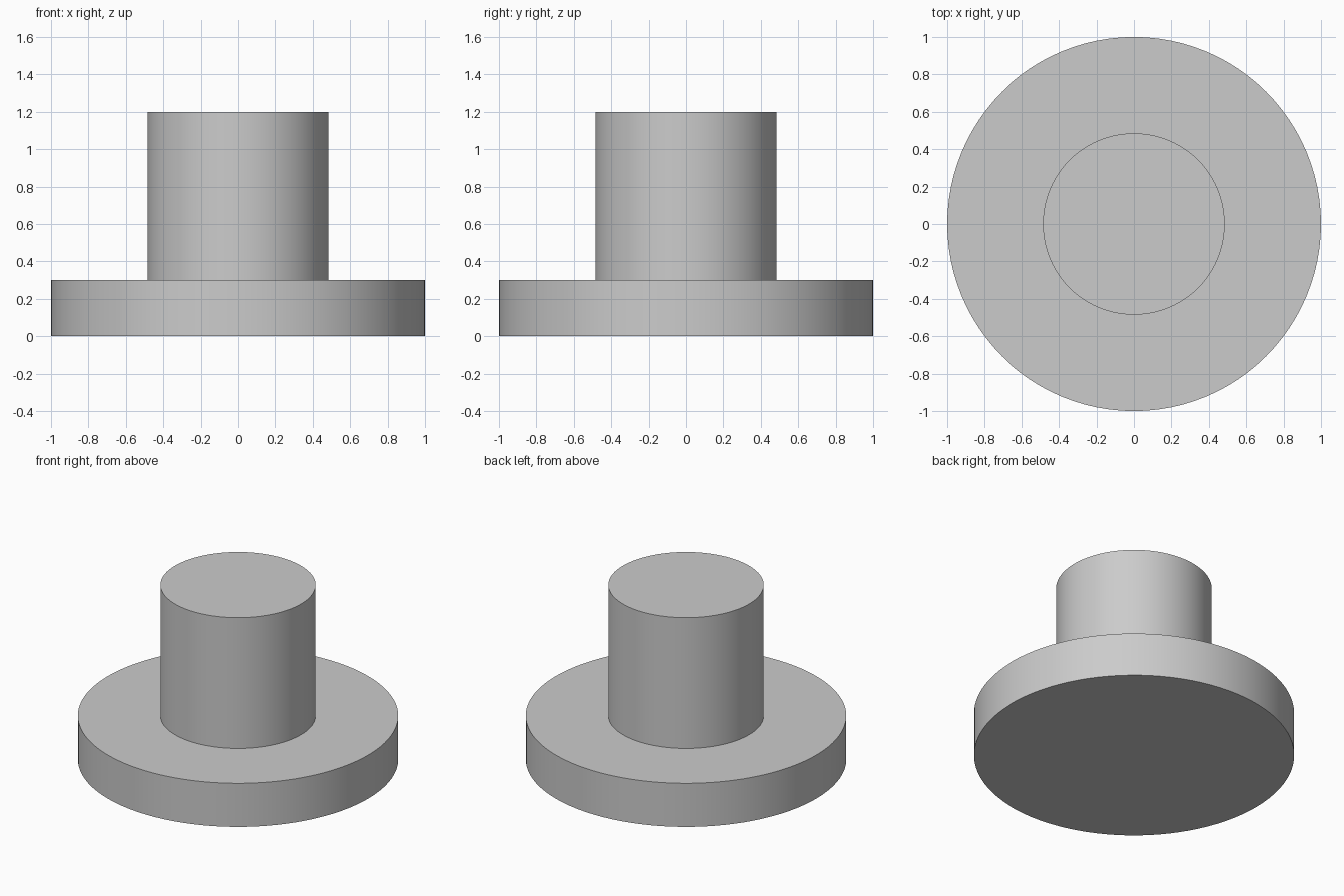
import bpy
import bmesh
from math import cos, sin, tau, radians

cube = bpy.data.objects.get("Cube")
if cube:
    bpy.data.objects.remove(cube, do_unlink=True)

SIDES = 96
FLANGE_RADIUS, FLANGE_HEIGHT = 1.0, 0.3
SHAFT_RADIUS, TOTAL_HEIGHT = 0.485, 1.2

# Plain grey for the whole part
grey = bpy.data.materials.new("plain_grey")
grey.use_nodes = True
colour = (0.6, 0.6, 0.6, 1.0)
grey.diffuse_color = colour
grey.node_tree.nodes["Principled BSDF"].inputs["Base Color"].default_value = colour


def turned_part(name, profile):
    """Closed solid turned around z from (radius, height) points, bottom to top."""
    bm = bmesh.new()
    rings = [[bm.verts.new((r * cos(tau * i / SIDES), r * sin(tau * i / SIDES), z))
              for i in range(SIDES)] for r, z in profile]
    for low, high in zip(rings, rings[1:]):
        for i in range(SIDES):
            j = (i + 1) % SIDES
            bm.faces.new((low[i], low[j], high[j], high[i]))
    bm.faces.new(rings[0][::-1])
    bm.faces.new(rings[-1])
    mesh = bpy.data.meshes.new(name)
    bm.to_mesh(mesh)
    bm.free()
    mesh.materials.append(grey)
    obj = bpy.data.objects.new(name, mesh)
    bpy.context.collection.objects.link(obj)
    return obj


# Wide round flange with a solid shaft rising from its centre
bushing = turned_part("flanged_shaft", [
    (FLANGE_RADIUS, 0),
    (FLANGE_RADIUS, FLANGE_HEIGHT),
    (SHAFT_RADIUS, FLANGE_HEIGHT),
    (SHAFT_RADIUS, TOTAL_HEIGHT),
])

# Smooth walls, crisp rims
bpy.ops.object.select_all(action="DESELECT")
bushing.select_set(True)
bpy.context.view_layer.objects.active = bushing
bpy.ops.object.shade_smooth_by_angle(angle=radians(30))
